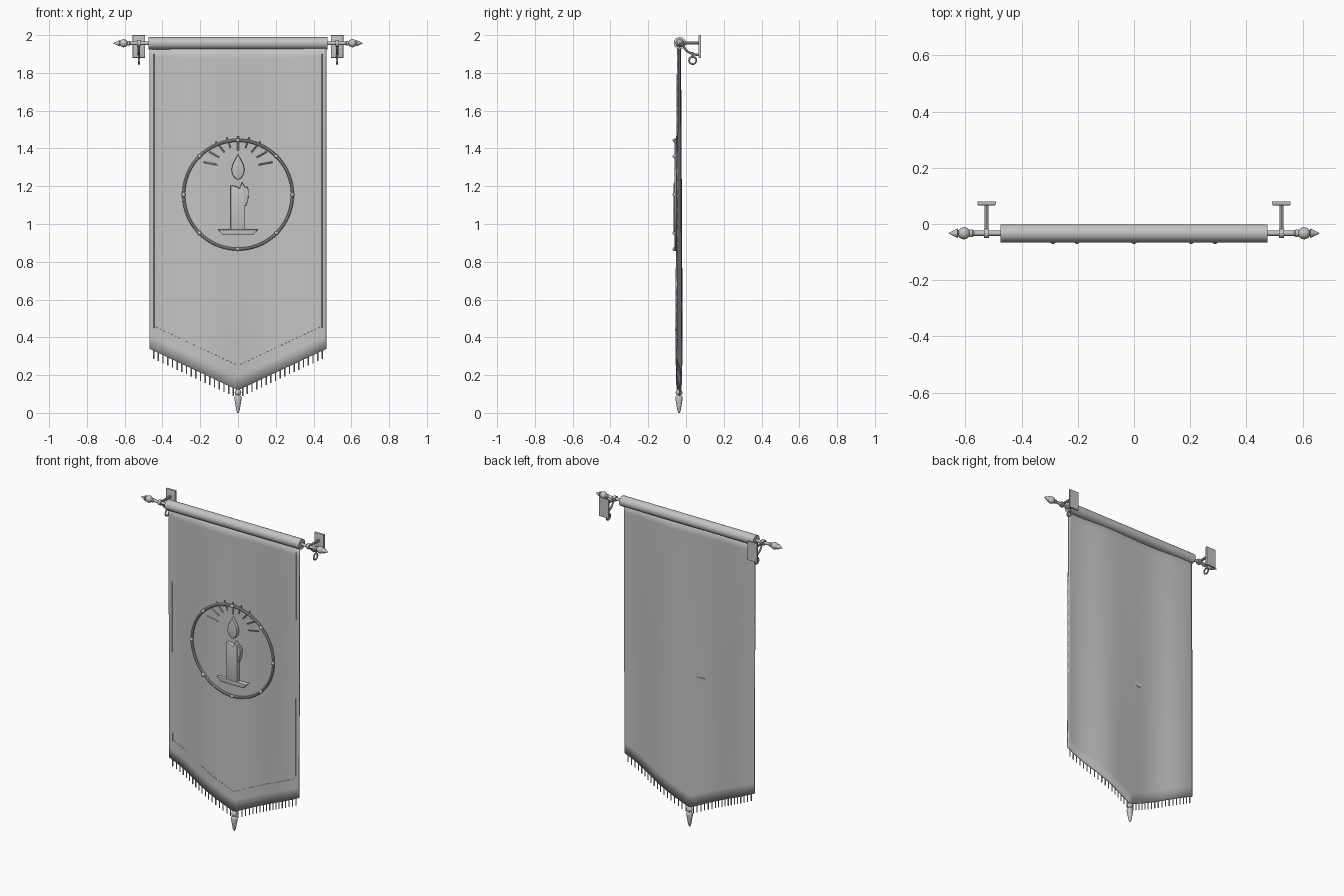
import bpy, bmesh, math
from mathutils import Vector

if "Cube" in bpy.data.objects:
    bpy.data.objects.remove(bpy.data.objects["Cube"])

grey = bpy.data.materials.new("plain grey")
grey.diffuse_color = (0.55, 0.55, 0.55, 1)
grey.use_nodes = True
grey.node_tree.nodes["Principled BSDF"].inputs["Base Color"].default_value = grey.diffuse_color
ROD_Y, ROD_Z = -0.033, 1.957


def finish(bm, name, smooth=True):
    bmesh.ops.recalc_face_normals(bm, faces=bm.faces)
    me = bpy.data.meshes.new(name)
    bm.to_mesh(me)
    bm.free()
    me.materials.append(grey)
    ob = bpy.data.objects.new(name, me)
    bpy.context.collection.objects.link(ob)
    if smooth:
        bpy.ops.object.select_all(action='DESELECT')
        ob.select_set(True)
        bpy.context.view_layer.objects.active = ob
        bpy.ops.object.shade_smooth_by_angle(angle=math.radians(35))
    return ob


def add_tube(bm, pts, radius, sides=8, closed=False):
    """Sweep a circle along a path."""
    pts = [Vector(p) for p in pts]
    n, rings = len(pts), []
    for i, p in enumerate(pts):
        a = pts[(i - 1) % n] if closed or i > 0 else p
        b = pts[(i + 1) % n] if closed or i < n - 1 else p
        t = (b - a).normalized()
        ref = Vector((0, 1, 0)) if abs(t.y) < 0.1 else Vector((1, 0, 0))
        u = t.cross(ref).normalized()
        v = t.cross(u)
        rings.append([bm.verts.new(p + radius * (math.cos(k) * u + math.sin(k) * v))
                      for k in (2 * math.pi * j / sides for j in range(sides))])
    for i in range(n if closed else n - 1):
        r, s = rings[i], rings[(i + 1) % n]
        for j in range(sides):
            bm.faces.new((r[j], r[(j + 1) % sides], s[(j + 1) % sides], s[j]))
    if not closed:
        bm.faces.new(rings[0])
        bm.faces.new(rings[-1])


def add_lathe(bm, profile, origin, axis, sides=20):
    """Spin (radius, distance) pairs about an axis."""
    origin, axis = Vector(origin), Vector(axis)
    u = axis.orthogonal().normalized()
    v = axis.cross(u)
    rings = [[bm.verts.new(origin + axis * d + r * (math.cos(k) * u + math.sin(k) * v))
              for k in (2 * math.pi * j / sides for j in range(sides))] for r, d in profile]
    for r, s in zip(rings, rings[1:]):
        for j in range(sides):
            bm.faces.new((r[j], r[(j + 1) % sides], s[(j + 1) % sides], s[j]))
    bm.faces.new(rings[0])
    bm.faces.new(rings[-1])


def ball(r, centre, steps=10):
    return [(max(r * math.sin(math.pi * i / steps), 0.0004), centre - r * math.cos(math.pi * i / steps))
            for i in range(steps + 1)]


def plate(name, outline, y0, y1, bevel=0.0):
    """Extrude an x-z outline from y0 (front) to y1."""
    bm = bmesh.new()
    front = bm.faces.new([bm.verts.new((x, y0, z)) for x, z in outline])
    edges = list(front.edges)
    ext = bmesh.ops.extrude_face_region(bm, geom=[front])
    bmesh.ops.translate(bm, vec=(0, y1 - y0, 0),
                        verts=[g for g in ext['geom'] if isinstance(g, bmesh.types.BMVert)])
    if not front.is_valid:
        front = bm.faces.new([v for v in bm.verts if abs(v.co.y - y0) < 1e-6])
    if bevel:
        bmesh.ops.bevel(bm, geom=[e for e in edges if e.is_valid], offset=bevel,
                        segments=2, affect='EDGES', profile=0.5)
    return finish(bm, name)


def hem(x):
    return 0.12 + 0.22 * abs(x) / 0.47


def cloth_y(x, z):
    drop = min(max((1.95 - z) / 1.6, 0), 1)
    return -0.037 + (0.007 + 0.009 * drop) * math.sin(11.5 * x) * (0.5 + 0.5 * min(abs(x) / 0.3, 1))


# hanging cloth with soft folds and a pointed hem
bm = bmesh.new()
NX, NZ = 64, 24
grid = []
for j in range(NZ + 1):
    row = []
    for i in range(NX + 1):
        x = -0.468 + 0.936 * i / NX
        z = 1.95 + (hem(x) - 1.95) * j / NZ
        row.append(bm.verts.new((x, cloth_y(x, z), z)))
    grid.append(row)
for a, b in zip(grid, grid[1:]):
    for i in range(NX):
        bm.faces.new((a[i], a[i + 1], b[i + 1], b[i]))
cloth = finish(bm, "banner_cloth")
mod = cloth.modifiers.new("thickness", 'SOLIDIFY')
mod.thickness, mod.offset = 0.007, 0

# rod sleeve
bm = bmesh.new()
add_lathe(bm, [(0.024, -0.475), (0.032, -0.475), (0.032, 0.475), (0.024, 0.475)],
          (0, ROD_Y, ROD_Z), (1, 0, 0), 32)
finish(bm, "rod_sleeve")

# rod
bm = bmesh.new()
add_lathe(bm, [(0.009, -0.6), (0.009, 0.6)], (0, ROD_Y, ROD_Z), (1, 0, 0), 16)
finish(bm, "rod")

# finials and wall brackets, one per side
for s, side in ((-1, "left"), (1, "right")):
    bm = bmesh.new()
    add_lathe(bm, [(0.009, 0.57), (0.013, 0.575), (0.013, 0.585)], (0, ROD_Y, ROD_Z), (s, 0, 0))
    add_lathe(bm, ball(0.022, 0.606), (0, ROD_Y, ROD_Z), (s, 0, 0))
    add_lathe(bm, [(0.008, 0.624), (0.017, 0.628), (0.001, 0.661)], (0, ROD_Y, ROD_Z), (s, 0, 0))
    finish(bm, side + "_finial")

    x = s * 0.525
    wall = plate(side + "_wall_plate",
                 [(x - .033, 1.88), (x + .033, 1.88), (x + .033, 2.0), (x - .033, 2.0)], 0.066, 0.08, 0.004)
    bm = bmesh.new()
    add_tube(bm, [(x, ROD_Y, ROD_Z), (x, 0.07, ROD_Z)], 0.008, 10)
    add_tube(bm, [(x, 0.07 - 0.085 * math.sin(k), 1.955 - 0.06 * math.cos(k))
                  for k in (math.pi / 2 * i / 10 for i in range(11))], 0.006)
    add_lathe(bm, [(0.009, -0.009), (0.017, -0.009), (0.017, 0.009), (0.009, 0.009)],
              (x, ROD_Y, ROD_Z), (1, 0, 0))
    finish(bm, side + "_bracket_arm")
    bm = bmesh.new()
    add_tube(bm, [(x, 0.035 + 0.019 * math.cos(k), 1.866 + 0.019 * math.sin(k))
                  for k in (2 * math.pi * i / 20 for i in range(20))], 0.005, 8, True)
    add_tube(bm, [(x, 0.035, 1.885), (x, 0.035, 1.91)], 0.005)
    finish(bm, side + "_bracket_ring")

    # stitched line down the side hem
    bm = bmesh.new()
    zs = [1.9 - 1.45 * i / 20 for i in range(21)]
    add_tube(bm, [(s * 0.445, cloth_y(s * 0.445, z) - 0.003, z) for z in zs], 0.002, 6)
    finish(bm, side + "_side_stitch")

# stitched dashes above the pointed hem
bm = bmesh.new()
for i in range(-22, 23):
    x = i * 0.0195
    pts = [(t, cloth_y(t, hem(t) + 0.13) - 0.003, hem(t) + 0.13) for t in (x - 0.005, x + 0.005)]
    add_tube(bm, pts, 0.0018, 5)
finish(bm, "hem_stitches")

# fringe strands
bm = bmesh.new()
for i in range(-18, 19):
    x = i * 0.0248
    if i:
        y, z = cloth_y(x, hem(x)), hem(x)
        add_tube(bm, [(x, y, z + 0.006), (x, y, z - 0.043)], 0.0035, 6)
finish(bm, "fringe")

# tassel at the point
bm = bmesh.new()
add_lathe(bm, ball(0.018, 0.108), (0, -0.037, 0), (0, 0, 1))
add_lathe(bm, [(0.004, 0.0), (0.009, 0.012), (0.02, 0.078), (0.017, 0.088), (0.01, 0.094)],
          (0, -0.037, 0), (0, 0, 1))
finish(bm, "tassel")

# emblem ring with beads
CZ, R = 1.155, 0.288
bm = bmesh.new()
add_tube(bm, [(R * math.cos(k), -0.054, CZ + R * math.sin(k))
              for k in (2 * math.pi * i / 72 for i in range(72))], 0.008, 10, True)
finish(bm, "emblem_ring")
bm = bmesh.new()
for i in range(8):
    k = math.pi / 4 * i
    add_lathe(bm, ball(0.011, 0), (R * math.cos(k), -0.06, CZ + R * math.sin(k)), (0, 1, 0), 14)
finish(bm, "emblem_beads")

# light rays around the flame
bm = bmesh.new()
for i in range(9):
    k = math.radians(10 + 20 * i)
    r0, r1 = (0.095, 0.17) if i == 4 else (0.11, 0.185) if i % 2 == 0 else (0.115, 0.175)
    add_tube(bm, [(r * math.cos(k), -0.05, 1.295 + r * math.sin(k)) for r in (r0, r1)], 0.004, 6)
finish(bm, "light_rays")

# candle, drip, flame and dish
plate("candle", [(-.039, .968), (.038, .968), (.038, 1.195), (.022, 1.222), (.008, 1.19),
                 (-.012, 1.2), (-.039, 1.205)], -0.066, -0.036, 0.006)
plate("wax_drip", [(.03, 1.1), (.044, 1.098), (.054, 1.13), (.057, 1.175), (.05, 1.195), (.03, 1.195)],
      -0.06, -0.036, 0.003)
flame = [(0, 1.37), (.014, 1.345), (.029, 1.315), (.035, 1.288), (.03, 1.262), (.017, 1.243), (0, 1.234)]
plate("flame", flame + [(-x, z) for x, z in flame[-2:0:-1]], -0.062, -0.036, 0.006)
plate("candle_dish", [(-.08, .942), (.08, .942), (.105, .97), (-.105, .97)], -0.066, -0.036, 0.003)
